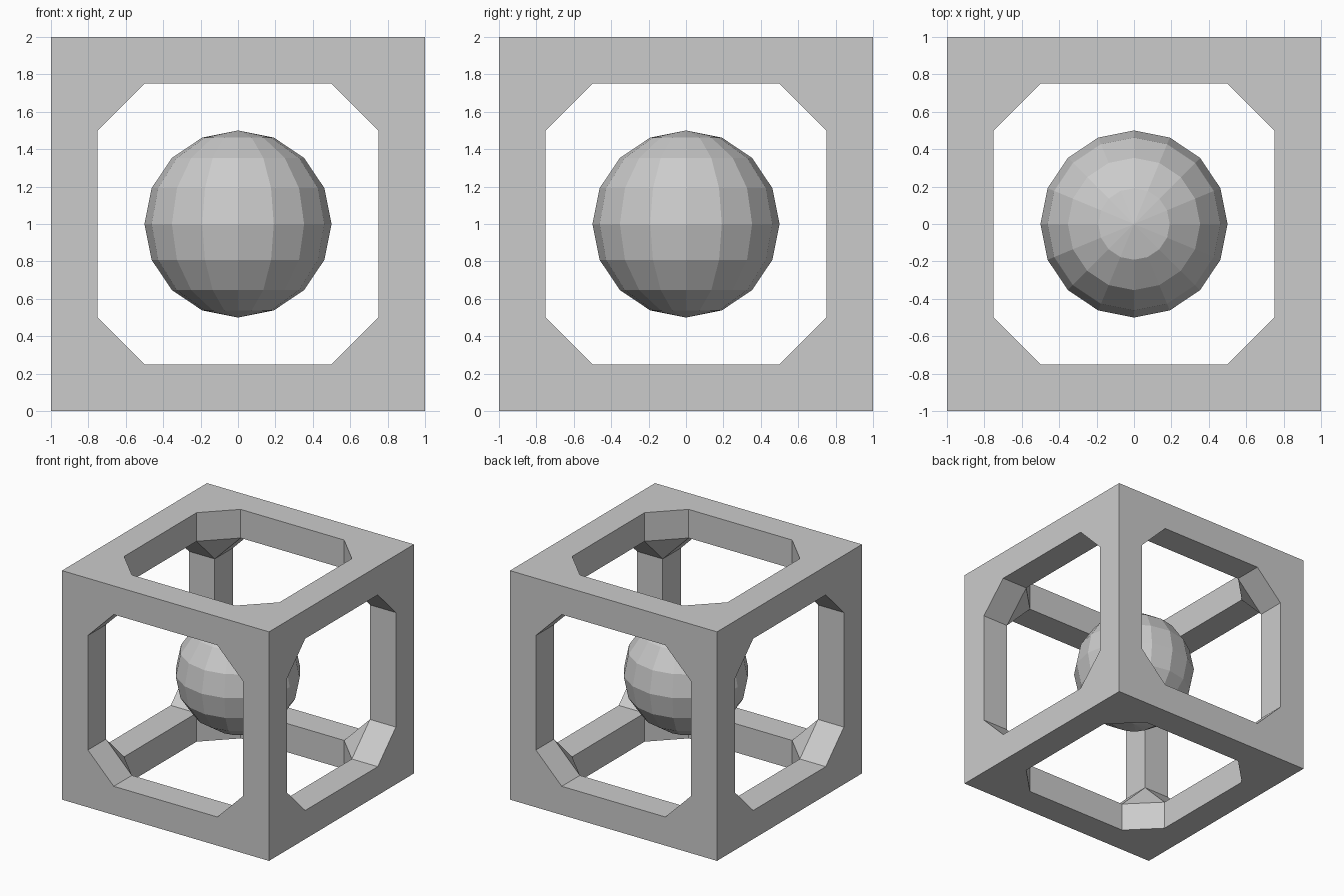
import bpy, bmesh
from mathutils import Vector

if "Cube" in bpy.data.objects:
    bpy.data.objects.remove(bpy.data.objects["Cube"])

OUT, IN, CUT = 1.0, 0.75, 0.5   # outer half size, opening half size, opening corner cut
CENTRE = Vector((0, 0, 1))


def add_object(name, bm):
    mesh = bpy.data.meshes.new(name)
    bm.to_mesh(mesh)
    bm.free()
    obj = bpy.data.objects.new(name, mesh)
    obj.location = CENTRE
    bpy.context.collection.objects.link(obj)
    return obj


# Cube frame: six plates with octagonal openings around a corner-cut cavity
bm = bmesh.new()


def face(points):
    bm.faces.new([bm.verts.new(p) for p in points])


octagon = [(CUT, -IN), (IN, -CUT), (IN, CUT), (CUT, IN),
           (-CUT, IN), (-IN, CUT), (-IN, -CUT), (-CUT, -IN)]
corners = [(OUT, -OUT), (OUT, OUT), (-OUT, OUT), (-OUT, -OUT)]

for axis in range(3):
    for side in (-1, 1):
        def place(p, depth):
            v = Vector((0, 0, 0))
            v[axis] = side * depth
            v[(axis + 1) % 3], v[(axis + 2) % 3] = p
            return v

        for i in range(4):
            a, b, c = octagon[2 * i], octagon[2 * i + 1], octagon[(2 * i + 2) % 8]
            k, k2 = corners[i], corners[(i + 1) % 4]
            face([place(p, OUT) for p in (a, k, b)])
            face([place(p, OUT) for p in (b, k, k2, c)])
        # walls of the opening
        for i in range(8):
            a, b = octagon[i], octagon[(i + 1) % 8]
            face([place(a, OUT), place(b, OUT), place(b, IN), place(a, IN)])

# inner corner triangles
for x in (-1, 1):
    for y in (-1, 1):
        for z in (-1, 1):
            face([(x * CUT, y * IN, z * IN), (x * IN, y * CUT, z * IN), (x * IN, y * IN, z * CUT)])

bmesh.ops.remove_doubles(bm, verts=bm.verts, dist=1e-4)
bmesh.ops.recalc_face_normals(bm, faces=bm.faces)
add_object("cube_frame", bm)

# Floating ball in the middle
bm = bmesh.new()
bmesh.ops.create_uvsphere(bm, u_segments=16, v_segments=8, radius=0.5)
add_object("centre_ball", bm)
